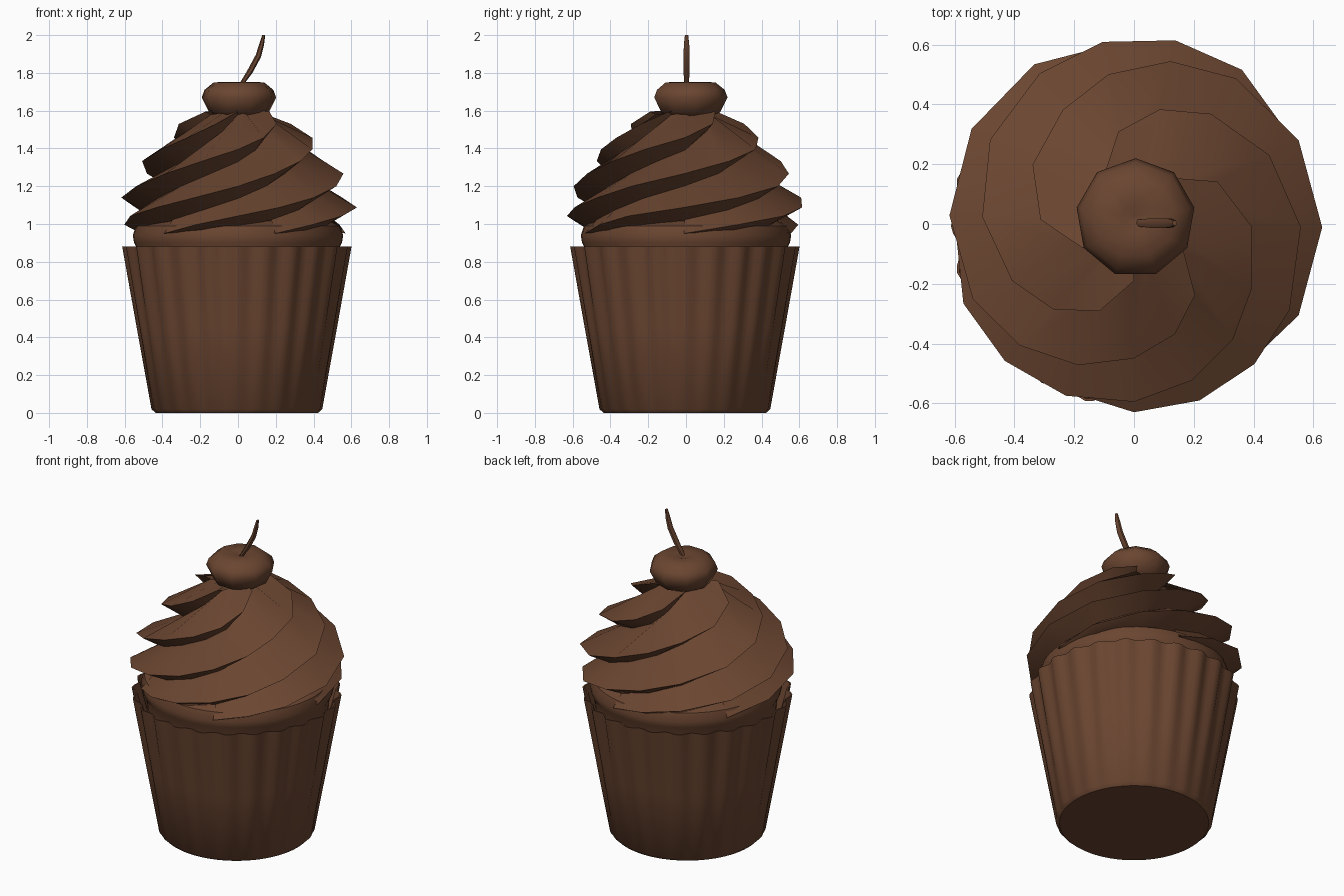
import bpy, bmesh, math
from mathutils import Vector

if "Cube" in bpy.data.objects:
    bpy.data.objects.remove(bpy.data.objects["Cube"])

chocolate = bpy.data.materials.new("chocolate brown")
chocolate.diffuse_color = (0.145, 0.06, 0.03, 1)
chocolate.use_nodes = True
chocolate.node_tree.nodes["Principled BSDF"].inputs["Base Color"].default_value = chocolate.diffuse_color


def polar(r, deg, z, cx=0.0, cy=0.0):
    a = math.radians(deg)
    return (cx + r * math.cos(a), cy + r * math.sin(a), z)


def finish(name, bm, angle=40):
    bmesh.ops.remove_doubles(bm, verts=bm.verts, dist=0.0005)
    mesh = bpy.data.meshes.new(name)
    bm.to_mesh(mesh)
    bm.free()
    mesh.materials.append(chocolate)
    ob = bpy.data.objects.new(name, mesh)
    bpy.context.collection.objects.link(ob)
    bpy.ops.object.select_all(action='DESELECT')
    ob.select_set(True)
    bpy.context.view_layer.objects.active = ob
    bpy.ops.object.shade_smooth_by_angle(angle=math.radians(angle))
    return ob


def lathe(name, profile, n, cx=0.0, cy=0.0, flutes=0, phase=0, angle=40, bottom=True, top=True):
    """Profile points are (radius, height, flute depth), from bottom to top."""
    bm = bmesh.new()
    rings = []
    for r, z, d in profile:
        ring = []
        for i in range(n):
            t = 360 * i / n + phase
            wave = 0.5 - 0.5 * math.cos(math.radians(flutes * t))
            ring.append(bm.verts.new(polar(r - d * wave, t, z, cx, cy)))
        rings.append(ring)
    for a, b in zip(rings, rings[1:]):
        for i in range(n):
            j = (i + 1) % n
            bm.faces.new((a[i], a[j], b[j], b[i]))
    if bottom:
        bm.faces.new(rings[0][::-1])
    if top:
        bm.faces.new(rings[-1])
    return finish(name, bm, angle)


# Fluted paper wrapper, with its inner lip
lathe("wrapper", [(0.43, 0, 0), (0.452, 0.02, 0.004), (0.53, 0.45, 0.014), (0.607, 0.88, 0.028),
                  (0.599, 0.88, 0.028), (0.55, 0.70, 0.025)],
      144, cx=-0.006, cy=-0.006, flutes=24, top=False)

# Domed sponge
lathe("sponge", [(0.525, 0.80, 0), (0.53, 0.86, 0), (0.55, 0.90, 0), (0.557, 0.94, 0),
                 (0.54, 0.99, 0), (0.46, 1.03, 0), (0.3, 1.08, 0), (0.08, 1.12, 0)],
      48, bottom=False)

# Swirled frosting: five overhanging ribbons that wind down from the tip
STARTS = [-29, 55, 122, 205, 270]      # uneven spacing of the ribbons around the tip
ARMS = len(STARTS)
PITCH, STEP, END = 72, 24, 264
RIDGE = [(0, 0.19, 1.595), (18, 0.29, 1.55), (36, 0.36, 1.49), (54, 0.41, 1.44), (72, 0.45, 1.395),
         (90, 0.495, 1.35), (108, 0.535, 1.30), (126, 0.57, 1.25), (144, 0.595, 1.20),
         (180, 0.63, 1.11), (220, 0.63, 1.035), (264, 0.57, 0.95)]


def warp(t):
    # turn an even angle into the uneven spacing
    turn, f = divmod(t / PITCH, ARMS)
    i = int(f)
    a, b = STARTS[i], (STARTS + [STARTS[0] + 360])[i + 1]
    return a + (b - a) * (f - i) + 360 * turn


def ridge(s):
    for (s0, r0, z0), (s1, r1, z1) in zip(RIDGE, RIDGE[1:]):
        if s <= s1:
            f = (s - s0) / (s1 - s0)
            return r0 + (r1 - r0) * f, z0 + (z1 - z0) * f
    return RIDGE[-1][1:]


def groove(s):
    # the crease under a ridge, running out to nothing at the bottom end
    r, z = ridge(s)
    k = min(1, 0.25 + s / 60, (END - s) / 48)
    return r - 0.125 * k, z - 0.065 * k


bm = bmesh.new()
for arm in range(ARMS):
    rows = []
    for s in range(0, END + 1, STEP):
        t = warp(PITCH * arm - s)
        inner = groove(s - PITCH) if s >= PITCH else (0.16 * s / PITCH, 1.61 - 0.03 * s / PITCH)
        rows.append([bm.verts.new(polar(r, t, z)) for r, z in (inner, ridge(s), groove(s))])
    for a, b in zip(rows, rows[1:]):
        for c in (0, 1):
            bm.faces.new((a[c], b[c], b[c + 1], a[c + 1]))
    # underside that closes the lowest turn onto the sponge
    low = [(s, row[2]) for s, row in zip(range(0, END + 1, STEP), rows) if s >= END - PITCH]
    for (s0, g0), (s1, g1) in zip(low, low[1:]):
        in0 = bm.verts.new(polar(0.42, warp(PITCH * arm - s0), 0.98))
        in1 = bm.verts.new(polar(0.42, warp(PITCH * arm - s1), 0.98))
        bm.faces.new((g0, g1, in1, in0))
bmesh.ops.remove_doubles(bm, verts=bm.verts, dist=0.0005)
bmesh.ops.recalc_face_normals(bm, faces=bm.faces)
finish("frosting_swirl", bm, 35)

# Cherry, softly rounded on top
lathe("cherry", [(0.08, 1.56, 0), (0.16, 1.59, 0), (0.2, 1.67, 0), (0.185, 1.71, 0),
                 (0.135, 1.75, 0), (0.05, 1.752, 0), (0.01, 1.74, 0)],
      9, cx=0.005, cy=0.02, phase=10, angle=80)

# Curved tapering stem
path = [(0.012, 1.73, 0.010), (0.065, 1.81, 0.015), (0.108, 1.89, 0.015),
        (0.125, 1.95, 0.013), (0.136, 2.0, 0.008)]
bm = bmesh.new()
rings = []
for i, (x, z, r) in enumerate(path):
    p, q = path[max(i - 1, 0)], path[min(i + 1, len(path) - 1)]
    side = Vector((q[1] - p[1], 0, p[0] - q[0])).normalized()
    if i == len(path) - 1:
        side = Vector((1, 0, 0))
    rings.append([bm.verts.new(Vector((x, 0.003, z)) + side * r * math.cos(k * math.pi / 3)
                  + Vector((0, 1.25 * r * math.sin(k * math.pi / 3), 0))) for k in range(6)])
for a, b in zip(rings, rings[1:]):
    for k in range(6):
        bm.faces.new((a[k], a[(k + 1) % 6], b[(k + 1) % 6], b[k]))
bm.faces.new(rings[0][::-1])
bm.faces.new(rings[-1])
bmesh.ops.recalc_face_normals(bm, faces=bm.faces)
finish("stem", bm, 50)
